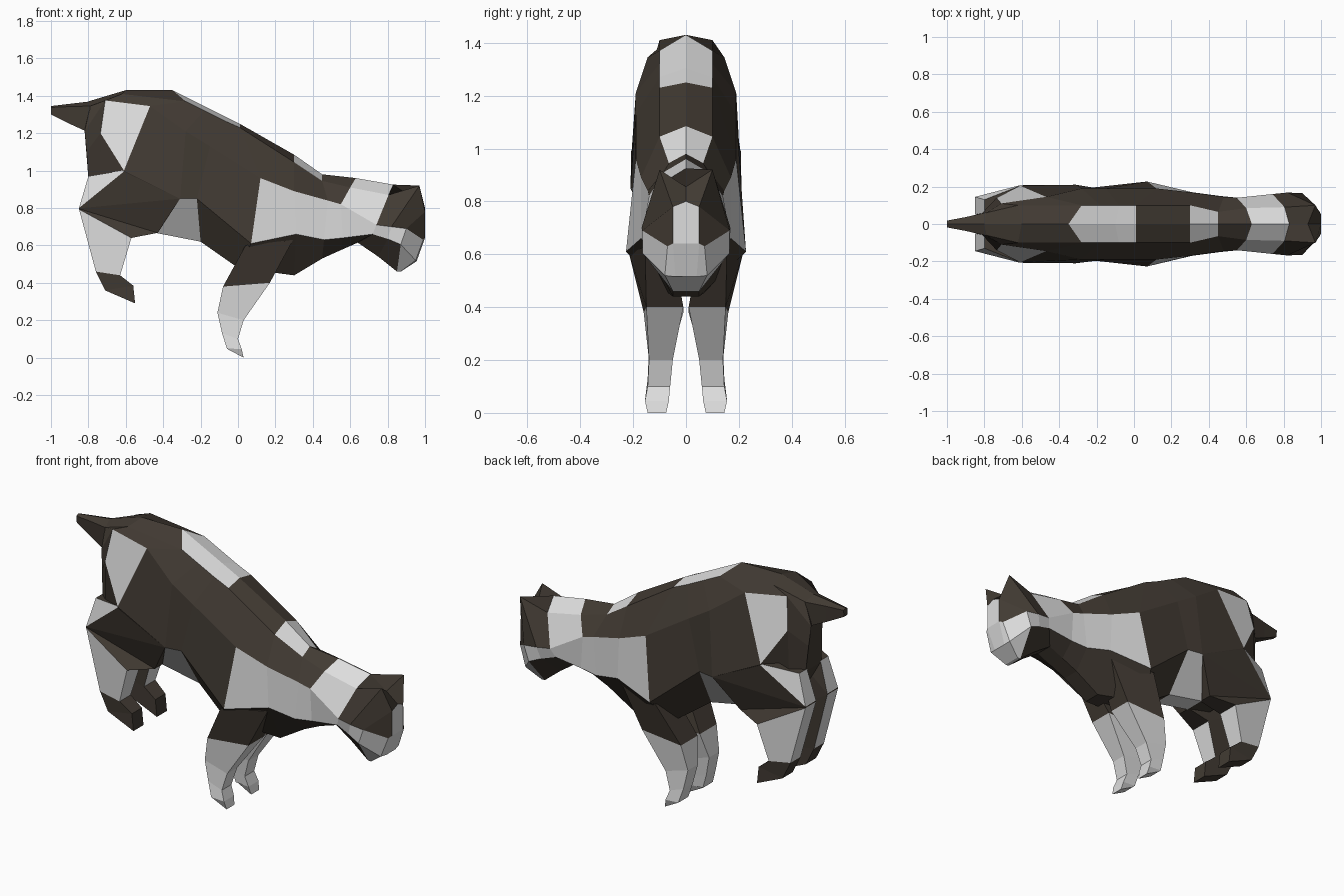
import bpy, bmesh

def material(name, rgb):
    m = bpy.data.materials.new(name)
    m.diffuse_color = (*rgb, 1)
    return m

DARK, WHITE = 0, 1
MATS = [material("dark brown fur", (0.054, 0.043, 0.033)),
        material("white fur", (0.73, 0.73, 0.73))]

def loft(name, rings, rule, start=True, end=True, end_colour=DARK):
    """Skin closed rings; rule(i, j) colours the face of span i, side j."""
    bm = bmesh.new()
    rows = [[bm.verts.new(p) for p in r] for r in rings]
    n = len(rows[0])
    for i in range(len(rows) - 1):
        for j in range(n):
            k = (j + 1) % n
            f = bm.faces.new((rows[i][j], rows[i][k], rows[i + 1][k], rows[i + 1][j]))
            f.material_index = rule(i, j)
    if start:
        bm.faces.new(rows[0][::-1])
    if end:
        bm.faces.new(rows[-1]).material_index = end_colour
    bmesh.ops.remove_doubles(bm, verts=bm.verts, dist=0.0005)
    bmesh.ops.recalc_face_normals(bm, faces=bm.faces)
    me = bpy.data.meshes.new(name)
    bm.to_mesh(me)
    bm.free()
    for m in MATS:
        me.materials.append(m)
    ob = bpy.data.objects.new(name, me)
    bpy.context.collection.objects.link(ob)
    return ob

def full(half):
    """Mirror a half section: ridge, upper back, flank top, flank bottom, belly."""
    return half + [(x, -y, z) for x, y, z in half[:0:-1]]

# Trunk sections from rump to withers
trunk = [
    [(-.80, 0, 1.37), (-.79, .06, 1.345), (-.82, .05, 1.21), (-.81, .06, 1.10), (-.80, .07, .96)],
    [(-.60, 0, 1.43), (-.62, .10, 1.41), (-.71, .11, 1.375), (-.735, .14, 1.20), (-.74, .13, .85)],
    [(-.35, 0, 1.43), (-.28, .10, 1.37), (-.47, .145, 1.345), (-.61, .205, 1.0), (-.58, .10, .70)],
    [(-.20, 0, 1.355), (-.18, .10, 1.32), (-.28, .19, 1.21), (-.31, .21, .85), (-.43, .06, .665)],
    [(-.10, 0, 1.305), (-.08, .10, 1.27), (-.15, .19, 1.13), (-.22, .195, .85), (-.20, .06, .62)],
    [(.01, 0, 1.25), (.01, .10, 1.23), (.12, .19, .96), (.07, .227, .61), (0, .10, .48)],
    [(.30, 0, 1.085), (.30, .10, 1.045), (.30, .17, .89), (.31, .17, .66), (.30, .05, .44)],
    [(.45, 0, .98), (.45, .065, .945), (.48, .145, .84), (.46, .15, .63), (.45, .05, .53)],
]
# Neck, skull, ear tips, face, muzzle and chin sections
head = [
    trunk[-1],
    [(.63, 0, .96), (.60, .085, .91), (.55, .14, .82), (.56, .14, .64), (.55, .05, .575)],
    [(.83, 0, .925), (.805, .09, .87), (.74, .16, .71), (.72, .14, .66), (.64, .05, .615)],
    [(.93, 0, .855), (.97, .10, .92), (.82, .168, .70), (.80, .155, .635), (.75, .05, .54)],
    [(1.0, 0, .80), (1.0, .05, .78), (.90, .165, .69), (.87, .165, .605), (.85, .05, .46)],
    [(1.0, 0, .64), (1.0, .05, .64), (.99, .07, .63), (.95, .08, .52), (.87, .05, .46)],
    [(.955, 0, .515), (.955, .04, .515), (.95, .08, .52), (.95, .08, .52), (.87, .05, .46)],
]
trunk_white = {(1, 2), (2, 0), (3, 0), (4, 0), (6, 0), (3, 3), (3, 4), (5, 2), (6, 2)}
head_white = {(0, 2), (1, 0), (1, 1), (1, 2), (2, 2), (3, 2), (4, 0), (4, 2), (4, 3), (4, 4),
              (5, 0), (5, 1), (5, 2), (5, 3)}
loft("trunk", [full(s) for s in trunk],
     lambda i, j: int((i, min(j, 8 - j)) in trunk_white), end=False)
loft("neck_and_head", [full(s) for s in head],
     lambda i, j: int((i, min(j, 8 - j)) in head_white), start=False, end_colour=WHITE)

# Tail
def tail_ring(x, w, low, high):
    mid = high - .4 * w
    return [(x, -w * .8, low), (x, w * .8, low), (x, w, mid), (x, 0, high), (x, -w, mid)]
loft("tail", [tail_ring(-1, .018, 1.30, 1.345), tail_ring(-.9, .037, 1.25, 1.357),
              tail_ring(-.79, .062, 1.20, 1.37)], lambda i, j: DARK)

# Legs: back x, z, outer y; front x, z, outer y; inner y
front_leg = [
    (.04, .60, .215, .295, .63, .155, .05), (-.08, .38, .16, .17, .40, .15, .01),
    (-.11, .24, .14, .03, .20, .14, .05), (-.085, .13, .145, 0, .10, .145, .06),
    (-.06, .05, .155, .02, .045, .155, .065), (-.055, .045, .145, .03, 0, .145, .075)]
hind_leg = [
    (-.80, .97, .13, -.62, 1.0, .20, .06), (-.85, .80, .145, -.61, .995, .207, .05),
    (-.85, .798, .145, -.31, .85, .21, .05), (-.85, .796, .145, -.43, .667, .13, .05),
    (-.85, .793, .145, -.57, .64, .18, .05), (-.76, .46, .15, -.63, .44, .16, .06),
    (-.71, .36, .15, -.56, .385, .15, .06), (-.70, .355, .15, -.55, .29, .15, .06)]

def leg(name, spec, rule, side, end_colour):
    """Sides of each span: 0 outer, 1 front, 2 inner, 3 back."""
    rings = [[(xb, side * yb, zb), (xf, side * yf, zf), (xf, side * yi, zf), (xb, side * yi, zb)]
             for xb, zb, yb, xf, zf, yf, yi in spec]
    loft(name, rings, rule, end_colour=end_colour)

for side, word in ((-1, "right"), (1, "left")):
    leg(word + "_front_leg", front_leg, lambda i, j: int(i > 0), side, WHITE)
    leg(word + "_hind_leg", hind_leg, lambda i, j: int(i in (0, 4) and j != 2), side, DARK)
